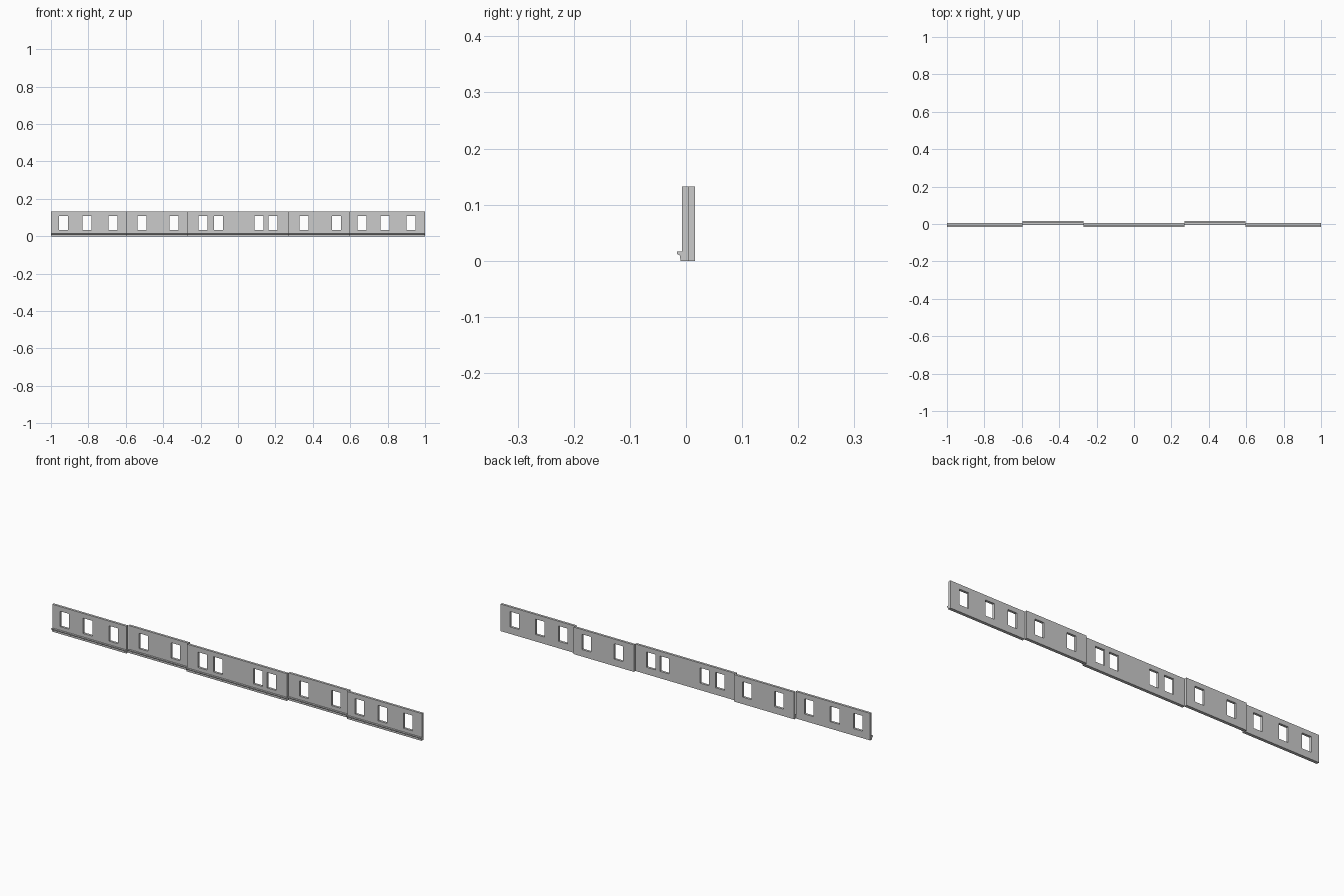
import bpy
import bmesh

if "Cube" in bpy.data.objects:
    bpy.data.objects.remove(bpy.data.objects["Cube"])

HEIGHT = 0.132
STEP = 0.0117          # setback of the recessed bays
BACK = 0.0046          # rear face of a forward bay
# Wall cross-section (y, z): plinth, flared ledge, plain wall
PROFILE = [(BACK, 0), (-0.010, 0), (-0.0105, 0.009), (-0.0163, 0.0125),
           (-0.0163, 0.0165), (-0.007, 0.0165), (-0.007, HEIGHT), (BACK, HEIGHT)]
WIN_W, WIN_Z0, WIN_Z1 = 0.049, 0.034, 0.109

# name, x start, x end, y offset, window centres
BAYS = [
    ("left_end_bay", -1.0, -0.597, 0, (-0.933, -0.808, -0.668)),
    ("left_recessed_bay", -0.597, -0.271, STEP, (-0.514, -0.342)),
    ("centre_bay", -0.271, 0.271, 0, (-0.187, -0.104, 0.112, 0.187)),
    ("right_recessed_bay", 0.271, 0.596, STEP, (0.353, 0.527)),
    ("right_end_bay", 0.596, 1.0, 0, (0.663, 0.786, 0.925)),
]


def make_object(name, bm):
    bmesh.ops.recalc_face_normals(bm, faces=bm.faces)
    mesh = bpy.data.meshes.new(name)
    bm.to_mesh(mesh)
    bm.free()
    obj = bpy.data.objects.new(name, mesh)
    bpy.context.collection.objects.link(obj)
    return obj


def extruded_wall(name, x0, x1, dy):
    bm = bmesh.new()
    face = bm.faces.new([bm.verts.new((x0, y + dy, z)) for y, z in PROFILE])
    ext = bmesh.ops.extrude_face_region(bm, geom=[face], use_keep_orig=True)
    verts = [g for g in ext["geom"] if isinstance(g, bmesh.types.BMVert)]
    bmesh.ops.translate(bm, verts=verts, vec=(x1 - x0, 0, 0))
    return make_object(name, bm)


def window_cutter(name, centres):
    bm = bmesh.new()
    for cx in centres:
        box = bmesh.ops.create_cube(bm, size=1)["verts"]
        bmesh.ops.scale(bm, verts=box, vec=(WIN_W, 0.2, WIN_Z1 - WIN_Z0))
        bmesh.ops.translate(bm, verts=box, vec=(cx, 0, (WIN_Z0 + WIN_Z1) / 2))
    obj = make_object(name, bm)
    obj.hide_render = True
    return obj


# Facade bays with their window openings cut through
for name, x0, x1, dy, centres in BAYS:
    wall = extruded_wall(name, x0, x1, dy)
    cutter = window_cutter(name + "_cutter", centres)
    mod = wall.modifiers.new("windows", 'BOOLEAN')
    mod.operation = 'DIFFERENCE'
    mod.solver = 'EXACT'
    mod.object = cutter
    bpy.context.view_layer.objects.active = wall
    bpy.ops.object.modifier_apply(modifier=mod.name)
    bpy.data.objects.remove(cutter)
